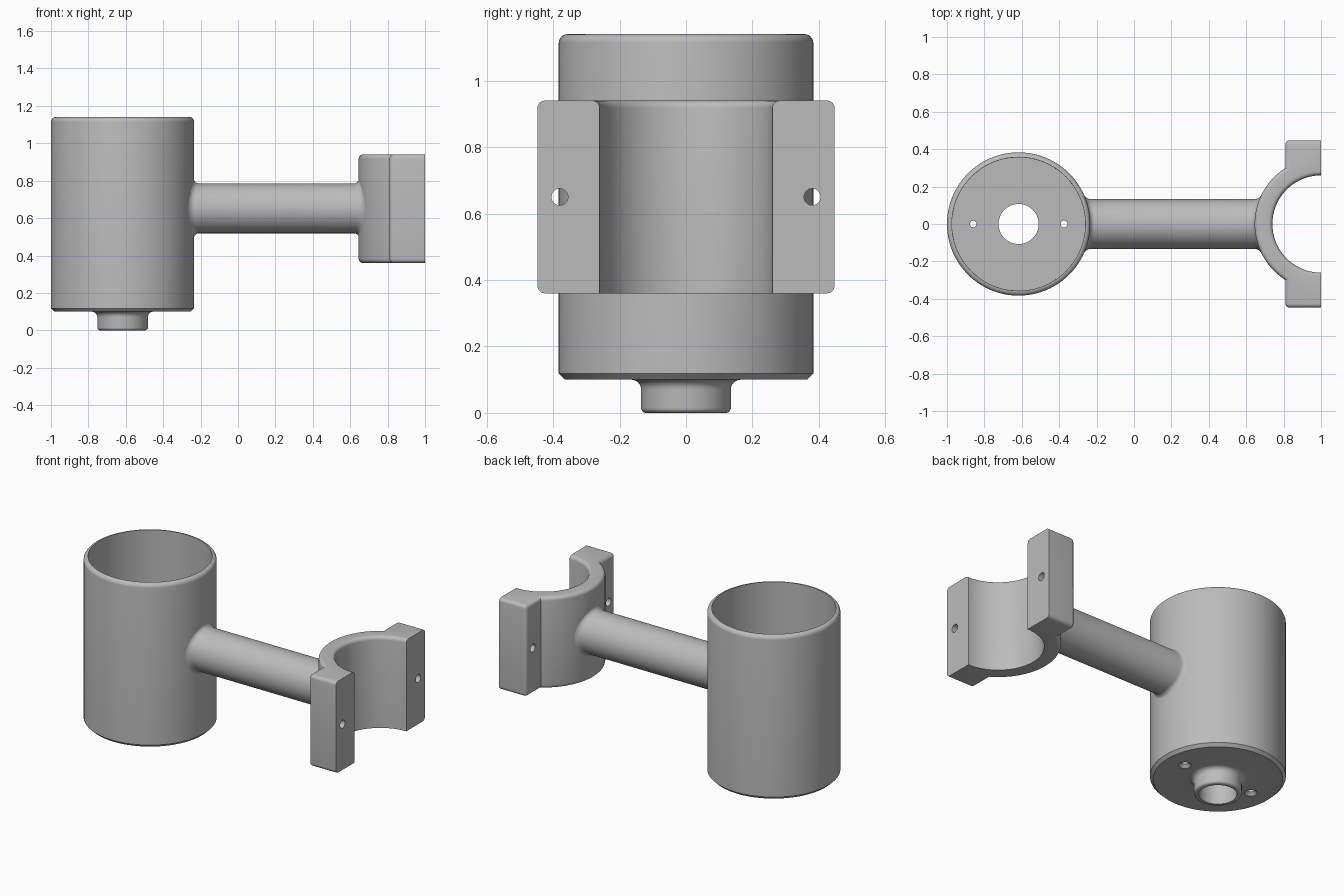
import bpy, bmesh
from math import sin, cos, pi, sqrt, hypot, asin
from mathutils import Matrix

if "Cube" in bpy.data.objects:
    bpy.data.objects.remove(bpy.data.objects["Cube"], do_unlink=True)

grey = bpy.data.materials.new("plain grey")
grey.use_nodes = True
grey.diffuse_color = (0.5, 0.5, 0.5, 1)
grey.node_tree.nodes["Principled BSDF"].inputs["Base Color"].default_value = (0.5, 0.5, 0.5, 1)

CUP_X, CUP_R, CUP_IN = -0.617, 0.383, 0.357
CLAMP_X, CLAMP_R, CLAMP_IN = 1.0, 0.355, 0.26
ARM_R, ARM_Z, FILLET = 0.133, 0.652, 0.027
LOW, HIGH = 0.36, 0.94
FLANGE_X, FLANGE_Y = 0.81, 0.447


def finish(name, bm):
    bmesh.ops.recalc_face_normals(bm, faces=bm.faces)
    mesh = bpy.data.meshes.new(name)
    bm.to_mesh(mesh)
    bm.free()
    mesh.materials.append(grey)
    obj = bpy.data.objects.new(name, mesh)
    bpy.context.collection.objects.link(obj)
    return obj


def activate(obj):
    bpy.ops.object.select_all(action="DESELECT")
    obj.select_set(True)
    bpy.context.view_layer.objects.active = obj


def smooth(obj):
    activate(obj)
    bpy.ops.object.shade_smooth_by_angle(angle=pi / 6)


def arc(cx, cz, r, a0, a1, n=6):
    return [(cx + r * cos(a0 + (a1 - a0) * i / n), cz + r * sin(a0 + (a1 - a0) * i / n))
            for i in range(n + 1)]


def skin(bm, rings, closed=False):
    """Join successive rings of points with quads."""
    rings = [[bm.verts.new(p) for p in ring] for ring in rings]
    pairs = list(zip(rings, rings[1:]))
    if closed:
        pairs.append((rings[-1], rings[0]))
    for a, b in pairs:
        for i in range(len(a)):
            j = (i + 1) % len(a)
            bm.faces.new((a[i], a[j], b[j], b[i]))
    return rings


def lathe(name, profile, x, y=0, steps=96):
    bm = bmesh.new()
    skin(bm, [[(x + r * cos(2 * pi * i / steps), y + r * sin(2 * pi * i / steps), z)
               for i in range(steps)] for r, z in profile], closed=True)
    return finish(name, bm)


def cut(obj, cutters):
    for cutter in cutters:
        cutter.hide_render = True
        mod = obj.modifiers.new("hole", "BOOLEAN")
        mod.operation, mod.solver, mod.object = "DIFFERENCE", "EXACT", cutter
        activate(obj)
        bpy.ops.object.modifier_apply(modifier=mod.name)
        bpy.data.objects.remove(cutter, do_unlink=True)


# Cup with a short drain spout, turned from one closed profile
base, floor, top = 0.1, 0.135, 1.14
profile = [(0.107, 0)]
profile += arc(0.12, 0.015, 0.015, -pi / 2, 0)
profile += arc(0.165, 0.07, 0.03, pi, pi / 2)
profile += [(CUP_R - 0.018, base), (CUP_R, base + 0.018)]
profile += arc(CUP_R - 0.026, top - 0.026, 0.026, 0, pi / 2)
profile += [(CUP_IN - 0.001, floor), (0.107, floor)]
cup = lathe("cup", profile, CUP_X)


# Countersunk screw holes through the cup floor
def countersink(x):
    bm = bmesh.new()
    rings = skin(bm, [[(x + r * cos(pi * i / 12), r * sin(pi * i / 12), z) for i in range(24)]
                      for r, z in [(0.045, 0.09), (0.036, base), (0.018, 0.118), (0.018, 0.2)]])
    bm.faces.new(rings[0])
    bm.faces.new(rings[-1])
    return finish("floor_hole_cutter", bm)


cut(cup, [countersink(CUP_X + s * 0.243) for s in (-1, 1)])
smooth(cup)

# Round arm, flared where it meets the cup and the clamp
bm = bmesh.new()
flare = [(ARM_R + FILLET * (1 - sin(t)), FILLET * (1 - cos(t)) - 0.002)
         for t in [pi / 2 * i / 6 for i in range(7)]]


def arm_ring(r, d, cx, radius, side):
    ring = []
    for i in range(64):
        a = 2 * pi * i / 64
        y = r * cos(a)
        ring.append((cx + side * (sqrt(radius ** 2 - y ** 2) + d), y, ARM_Z + r * sin(a)))
    return ring


skin(bm, [arm_ring(r, d, CUP_X, CUP_R, 1) for r, d in flare]
     + [arm_ring(r, d, CLAMP_X, CLAMP_R, -1) for r, d in reversed(flare)])
smooth(finish("arm", bm))

# Half-ring clamp with two flanges, extruded from its outline
a0 = pi - asin(sqrt(CLAMP_R ** 2 - (CLAMP_X - FLANGE_X) ** 2) / CLAMP_R)
outline = [(1, FLANGE_Y), (FLANGE_X, FLANGE_Y)]
outline += arc(CLAMP_X, 0, CLAMP_R, a0, 2 * pi - a0, 40)
outline += [(FLANGE_X, -FLANGE_Y), (1, -FLANGE_Y)]
outline += arc(CLAMP_X, 0, CLAMP_IN, 3 * pi / 2, pi / 2, 48)
bm = bmesh.new()
rings = skin(bm, [[(x, y, z) for x, y in outline] for z in (LOW, HIGH)])
for ring in rings:
    bm.faces.new(ring)
bmesh.ops.recalc_face_normals(bm, faces=bm.faces)


def is_rounded(edge):
    a, b = (v.co for v in edge.verts)
    if min(a.x, b.x) > 0.999:
        return False
    if abs(a.z - b.z) > 0.1:
        return abs(a.y) > FLANGE_Y - 0.01
    inner = max(hypot(v.x - CLAMP_X, v.y) for v in (a, b)) < CLAMP_IN + 0.01
    return a.z > HIGH - 0.01 or not inner


bmesh.ops.bevel(bm, geom=[e for e in bm.edges if is_rounded(e)], offset=0.022,
                segments=5, profile=0.5, affect="EDGES")
clamp = finish("clamp", bm)


# Bolt holes through the flanges
def bolt_hole(y):
    bm = bmesh.new()
    bmesh.ops.create_cone(bm, cap_ends=True, segments=32, radius1=0.025, radius2=0.025, depth=0.4,
                          matrix=Matrix.Translation((0.9, y, 0.65)) @ Matrix.Rotation(pi / 2, 4, "Y"))
    return finish("bolt_hole_cutter", bm)


cut(clamp, [bolt_hole(s * 0.38) for s in (-1, 1)])
smooth(clamp)
